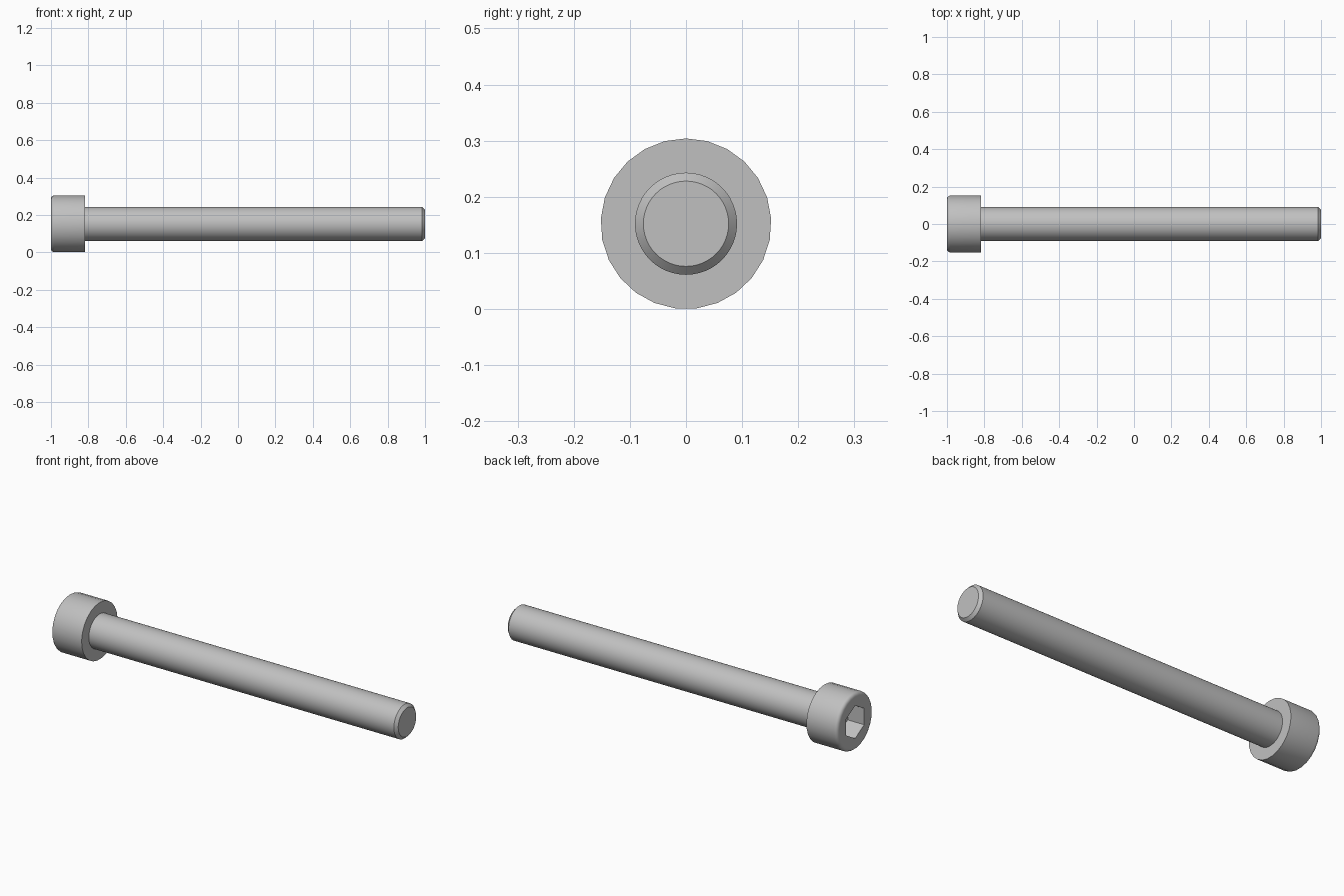
import bpy
import bmesh
from math import sin, cos, pi, radians

cube = bpy.data.objects.get("Cube")
if cube:
    bpy.data.objects.remove(cube, do_unlink=True)

HEAD_R, SHANK_R, TIP_R = 0.152, 0.091, 0.076
HEAD_X, TIP_X = -0.818, 1.0
AXIS_Z = HEAD_R
FILLET = 0.018
HEX_R, HEX_DEPTH = 0.0875, 0.097

# Plain steel
steel = bpy.data.materials.new("steel grey")
steel.use_nodes = True
steel.diffuse_color = (0.53, 0.53, 0.53, 1)
steel.node_tree.nodes["Principled BSDF"].inputs["Base Color"].default_value = (0.53, 0.53, 0.53, 1)


def lathe(name, profile, sides):
    """Closed solid of (x, radius) rings around the bolt axis, one corner on top."""
    bm = bmesh.new()
    rings = []
    for x, r in profile:
        angles = [2 * pi * i / sides for i in range(sides)]
        rings.append([bm.verts.new((x, r * sin(a), AXIS_Z + r * cos(a))) for a in angles])
    for a, b in zip(rings, rings[1:]):
        for i in range(sides):
            j = (i + 1) % sides
            bm.faces.new((a[i], a[j], b[j], b[i]))
    bm.faces.new(rings[0])
    bm.faces.new(rings[-1])
    bmesh.ops.recalc_face_normals(bm, faces=bm.faces[:])
    mesh = bpy.data.meshes.new(name)
    bm.to_mesh(mesh)
    bm.free()
    mesh.materials.append(steel)
    obj = bpy.data.objects.new(name, mesh)
    bpy.context.collection.objects.link(obj)
    return obj


def smooth(obj):
    """Smooth the round sides, keep the end faces flat."""
    bpy.ops.object.select_all(action='DESELECT')
    obj.select_set(True)
    bpy.context.view_layer.objects.active = obj
    bpy.ops.object.shade_smooth_by_angle(angle=radians(30))
    for p in obj.data.polygons:
        if abs(p.normal.x) > 0.99:
            p.use_smooth = False


# Head with a rounded outer rim
steps = 5
arc = [pi / 2 * i / steps for i in range(steps + 1)]
rim = [(-1 + FILLET * (1 - sin(a)), HEAD_R - FILLET * (1 - cos(a))) for a in reversed(arc)]
head = lathe("head", rim + [(HEAD_X, HEAD_R)], 25)

# Hexagonal socket cut into the head
cutter = lathe("socket_cutter", [(-1.1, HEX_R), (-1 + HEX_DEPTH, HEX_R)], 6)
cutter.hide_render = True
cut = head.modifiers.new("socket", 'BOOLEAN')
cut.operation = 'DIFFERENCE'
cut.solver = 'EXACT'
cut.object = cutter
bpy.context.view_layer.objects.active = head
bpy.ops.object.modifier_apply(modifier=cut.name)
bpy.data.objects.remove(cutter, do_unlink=True)

# Shank with a chamfered tip
chamfer = SHANK_R - TIP_R
shank = lathe("shank", [(HEAD_X - 0.01, SHANK_R), (TIP_X - chamfer, SHANK_R), (TIP_X, TIP_R)], 48)

for part in (head, shank):
    smooth(part)
